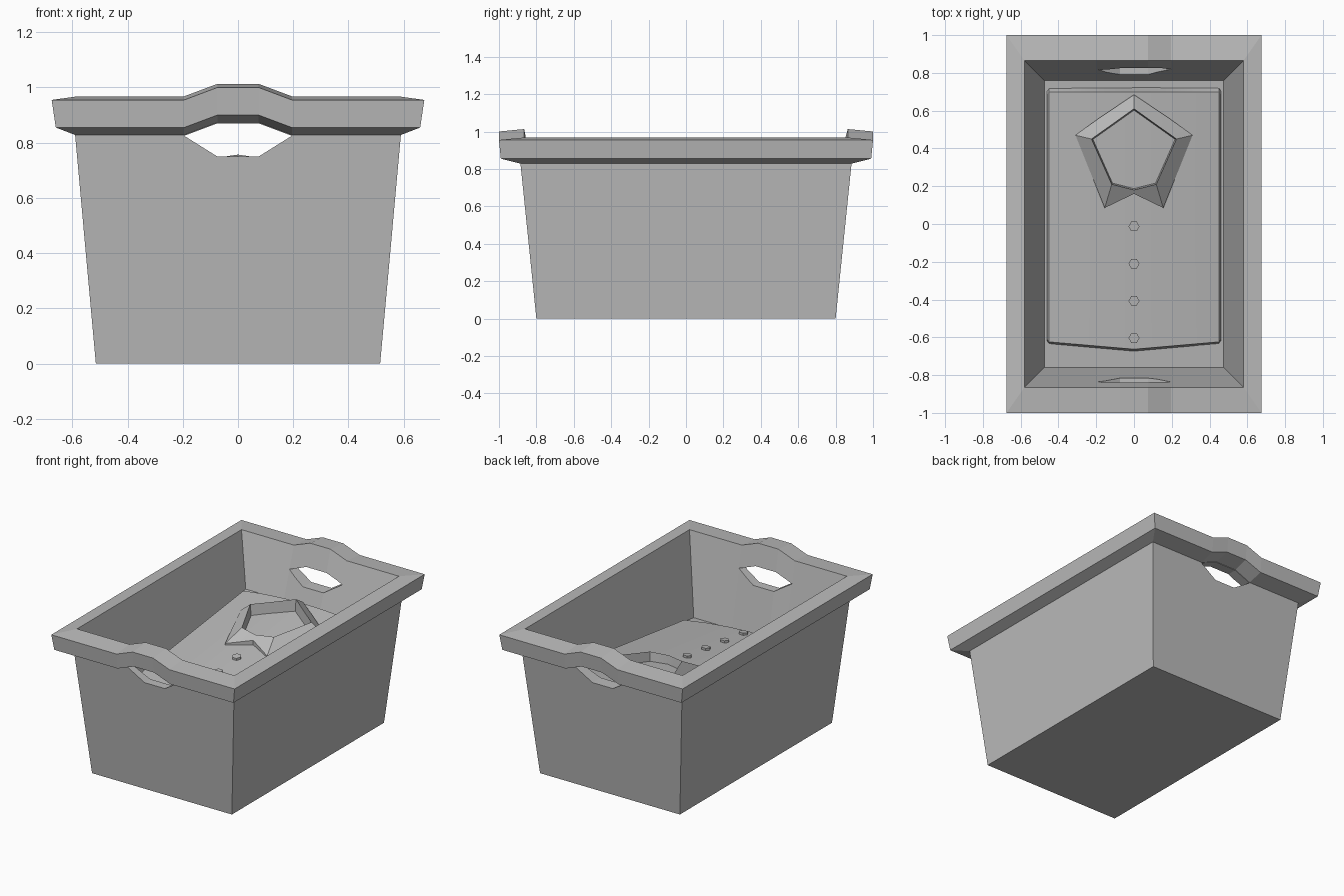
import bpy, bmesh, math

if "Cube" in bpy.data.objects:
    bpy.data.objects.remove(bpy.data.objects["Cube"], do_unlink=True)

GREY = (0.5, 0.5, 0.5, 1)
mat = bpy.data.materials.new("light grey")
mat.use_nodes = True
mat.diffuse_color = GREY
mat.node_tree.nodes["Principled BSDF"].inputs["Base Color"].default_value = GREY


def finish(name, bm, smooth=30):
    bmesh.ops.recalc_face_normals(bm, faces=bm.faces)
    mesh = bpy.data.meshes.new(name)
    bm.to_mesh(mesh)
    bm.free()
    obj = bpy.data.objects.new(name, mesh)
    bpy.context.collection.objects.link(obj)
    mesh.materials.append(mat)
    bpy.ops.object.select_all(action='DESELECT')
    bpy.context.view_layer.objects.active = obj
    obj.select_set(True)
    if smooth:
        bpy.ops.object.shade_smooth_by_angle(angle=math.radians(smooth))
    return obj


def loft(rings, caps=True):
    """Bridge closed rings of equal length."""
    bm = bmesh.new()
    rows = [[bm.verts.new(p) for p in ring] for ring in rings]
    n = len(rows[0])
    for a, b in zip(rows, rows[1:]):
        for i in range(n):
            j = (i + 1) % n
            bm.faces.new((a[i], a[j], b[j], b[i]))
    if caps:
        bm.faces.new(rows[0])
        bm.faces.new(rows[-1])
    return bm


GRIP_OUT, GRIP_IN, LIFT = 0.195, 0.075, 0.045


def floor_z(y):
    return 0.545 + 0.125 * y


def shirt_z(x, y):
    return floor_z(y) + 0.06 - 0.035 * (abs(x) / 0.46) ** 2


# Crate: outer wall, rim with raised grips, inner wall, sloping floor
def crate_ring(w, d, z, lift=LIFT, lean=0.0):
    xs = [-w, -GRIP_OUT, -GRIP_IN, GRIP_IN, GRIP_OUT, w]
    ring = []
    for side in (-1, 1):
        for x in xs[::-side]:
            up = lift if abs(x) <= GRIP_IN else 0
            y = side * (d + lean * up)
            ring.append((x, y, z + up if z is not None else floor_z(y)))
    return ring


crate = finish("crate", loft([
    crate_ring(0.515, 0.80, 0.0, 0),
    crate_ring(0.59, 0.885, 0.828, lean=0.1),
    crate_ring(0.66, 0.99, 0.855),
    crate_ring(0.675, 1.0, 0.955),
    crate_ring(0.58, 0.865, 0.968),
    crate_ring(0.475, 0.76, None, 0),
]), 0)

# Hand holes under both grips
hole = [(-GRIP_OUT, 0.825), (-GRIP_IN, 0.75), (GRIP_IN, 0.75),
        (GRIP_OUT, 0.825), (GRIP_IN, 0.87), (-GRIP_IN, 0.87)]
cutter = finish("hole_cutter", loft([[(x, y, z) for x, z in hole] for y in (-1.1, 1.1)]), 0)
cutter.hide_render = True
mod = crate.modifiers.new("hand_holes", 'BOOLEAN')
mod.operation = 'DIFFERENCE'
mod.solver = 'EXACT'
mod.object = cutter
bpy.ops.object.select_all(action='DESELECT')
bpy.context.view_layer.objects.active = crate
crate.select_set(True)
bpy.ops.object.modifier_apply(modifier=mod.name)
bpy.data.objects.remove(cutter, do_unlink=True)

# Folded shirt: crowned slab with a pointed hem, lying on the floor
bm = bmesh.new()
columns = []
stations = [-0.46, -0.45, -0.3, -0.15, 0, 0.15, 0.3, 0.45, 0.46]
for x in stations:
    hem = -0.635 - 0.04 * (1 - abs(x) / 0.46)
    end = abs(x) == 0.46
    chamfer = 0.012 if end else 0
    y0, y1 = hem + chamfer, 0.725 - chamfer
    ys = [y0 + 0.012, -0.2, 0.25, y1 - 0.025]
    points = [(x, y0, floor_z(y0) - 0.01)]
    points += [(x, y, shirt_z(x, y) - (0.012 if end else 0)) for y in ys]
    points += [(x, y1, floor_z(y1) - 0.01)]
    columns.append([bm.verts.new(p) for p in points])
for a, b in zip(columns, columns[1:]):
    for i in range(len(a) - 1):
        bm.faces.new((a[i], a[i + 1], b[i + 1], b[i]))
bm.faces.new(columns[0])
bm.faces.new(columns[-1])
finish("shirt", bm)

# Collar: flaps rising from the shirt to a five-sided neck opening
# right half: inner x, y, z, then outer x, y, height over the shirt
half = [(0, 0.61, 0.757, 0, 0.685, 0.02),
        (0.112, 0.53, 0.74, 0.2, 0.55, 0.01),
        (0.225, 0.45, 0.725, 0.31, 0.47, 0.005),
        (0.118, 0.21, 0.69, 0.155, 0.085, 0.01),
        (0, 0.18, 0.685, 0, 0.16, 0.03)]
full = half + [(-p[0], p[1], p[2], -p[3], p[4], p[5]) for p in half[-2:0:-1]]
base = [(p[3], p[4], shirt_z(p[3], p[4]) - 0.01) for p in full]
outer = [(p[3], p[4], shirt_z(p[3], p[4]) + p[5]) for p in full]
inner = [(p[0], p[1], p[2]) for p in full]
neck = [(p[0] * 0.96, 0.4 + (p[1] - 0.4) * 0.96, shirt_z(p[0], p[1]) - 0.01) for p in full]
finish("collar", loft([base, outer, inner, neck], caps=False))

# Buttons down the front
for k in range(4):
    y = -0.013 - 0.197 * k
    rings = []
    for h in (-0.01, 0.014):
        rings.append([(0.029 * math.cos(a * math.pi / 3),
                       y + 0.029 * math.sin(a * math.pi / 3),
                       shirt_z(0, y + 0.029 * math.sin(a * math.pi / 3)) + h)
                      for a in range(6)])
    finish(f"button_{k + 1}", loft(rings))
